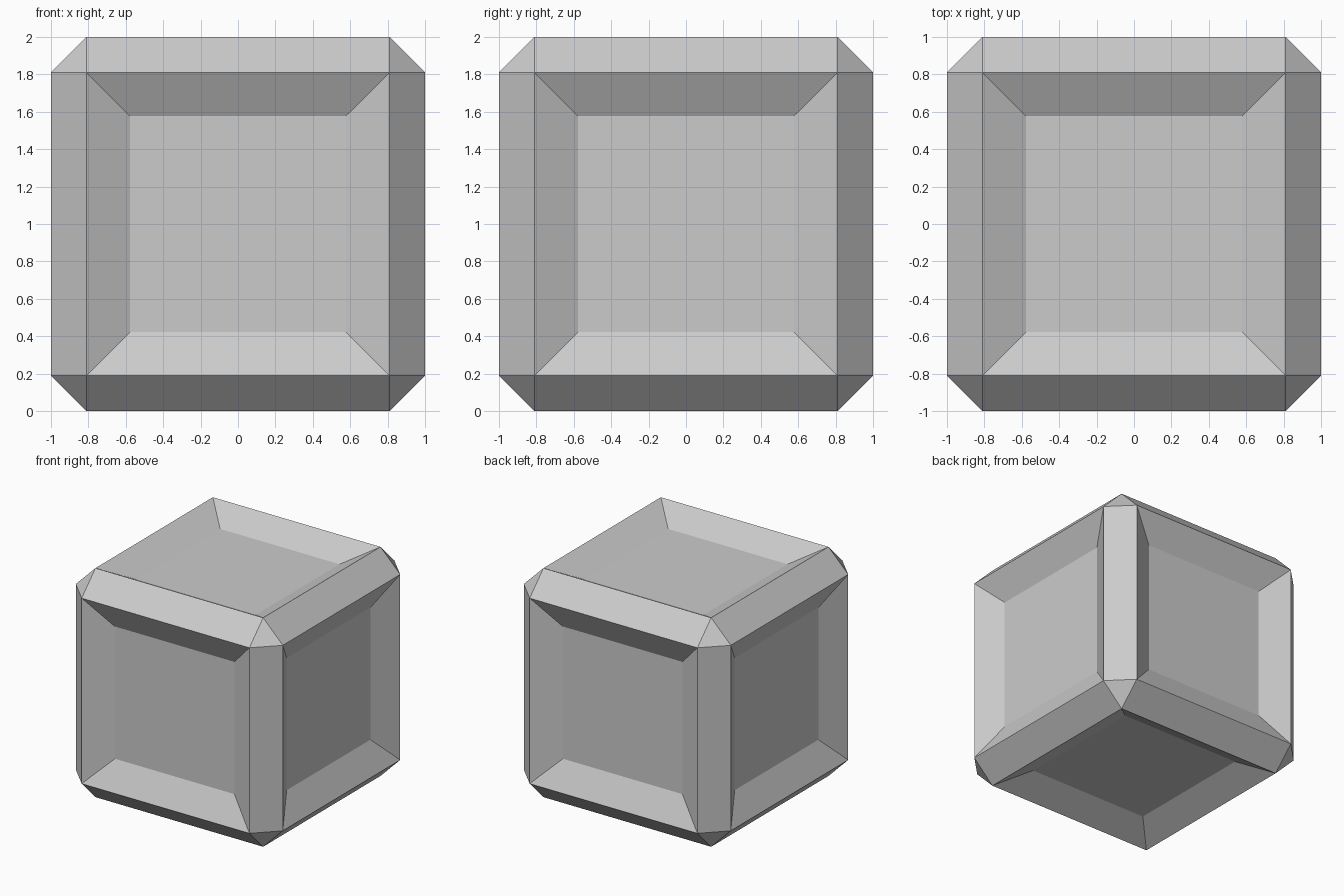
import bpy, bmesh
from mathutils import Matrix

if "Cube" in bpy.data.objects:
    bpy.data.objects.remove(bpy.data.objects["Cube"])

CHAMFER, RIM, DEPTH = 0.19, 0.2325, 0.125

bm = bmesh.new()
# Cube standing on the ground
bmesh.ops.create_cube(bm, size=2, matrix=Matrix.Translation((0, 0, 1)))
# Flat chamfer on every edge, leaving triangular corners
bmesh.ops.bevel(bm, geom=bm.edges[:], offset=CHAMFER, offset_type='OFFSET',
                segments=1, profile=0.5, affect='EDGES')
bm.normal_update()
# Sunken panel with sloped walls on each of the six sides
sides = [f for f in bm.faces if max(abs(c) for c in f.normal) > 0.99]
bmesh.ops.inset_individual(bm, faces=sides, thickness=RIM, depth=0,
                           use_even_offset=True)
for f in sides:
    bmesh.ops.translate(bm, verts=f.verts[:], vec=f.normal * -DEPTH)
bmesh.ops.recalc_face_normals(bm, faces=bm.faces[:])

mesh = bpy.data.meshes.new("panelled_crate")
bm.to_mesh(mesh)
bm.free()
crate = bpy.data.objects.new("panelled_crate", mesh)
bpy.context.collection.objects.link(crate)
